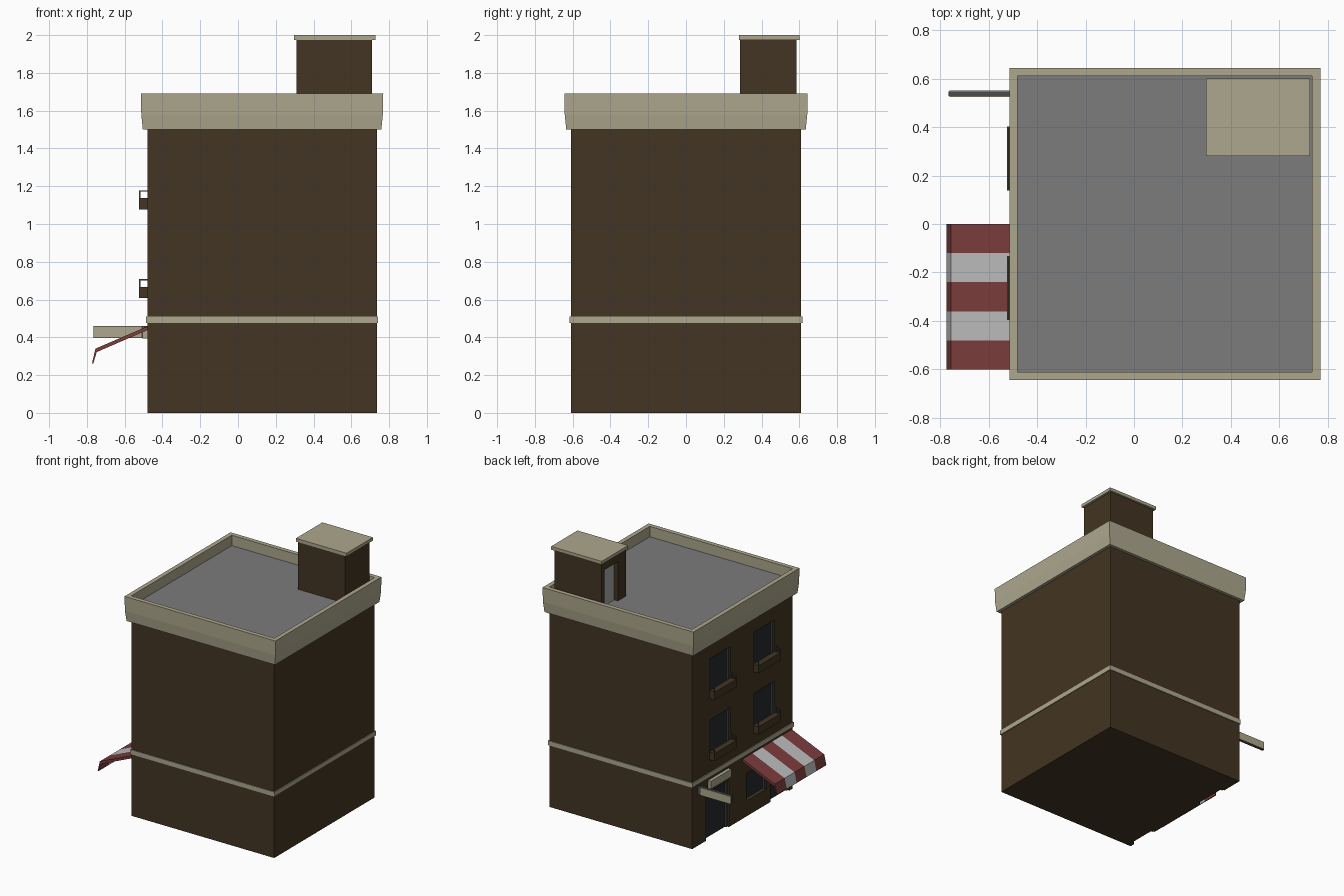
import bpy, bmesh

if "Cube" in bpy.data.objects:
    bpy.data.objects.remove(bpy.data.objects["Cube"])

def mat(name, c):
    m = bpy.data.materials.new(name)
    m.diffuse_color = (*c, 1)
    m.use_nodes = True
    m.node_tree.nodes["Principled BSDF"].inputs["Base Color"].default_value = m.diffuse_color
    return m

BRICK = mat("brown_brick", (0.055, 0.036, 0.016))
STONE = mat("beige_stone", (0.42, 0.39, 0.27))
ROOF = mat("roof_grey", (0.2, 0.2, 0.2))
GLASS = mat("dark_glass", (0.02, 0.022, 0.027))
METAL = mat("dark_metal", (0.07, 0.07, 0.07))
LIGHT = mat("door_grey", (0.4, 0.4, 0.4))
RED = mat("awning_red", (0.2, 0.045, 0.045))
WHITE = mat("awning_white", (0.5, 0.5, 0.5))

def mesh(name, bm, m):
    bmesh.ops.recalc_face_normals(bm, faces=bm.faces)
    me = bpy.data.meshes.new(name)
    bm.to_mesh(me)
    bm.free()
    o = bpy.data.objects.new(name, me)
    bpy.context.collection.objects.link(o)
    if m:
        me.materials.append(m)
    return o

def boxes(name, items, m):
    """One object of several boxes, each (x0, x1, y0, y1, z0, z1)."""
    bm = bmesh.new()
    for x0, x1, y0, y1, z0, z1 in items:
        for v in bmesh.ops.create_cube(bm, size=1)["verts"]:
            v.co.x = x1 if v.co.x > 0 else x0
            v.co.y = y1 if v.co.y > 0 else y0
            v.co.z = z1 if v.co.z > 0 else z0
    return mesh(name, bm, m)

def ring(name, prof, m):
    """Sweep a closed (offset, z) profile around the building."""
    bm = bmesh.new()
    loops = [[bm.verts.new(p) for p in ((X0-d, -Y-d, z), (X1+d, -Y-d, z), (X1+d, Y+d, z), (X0-d, Y+d, z))]
             for d, z in prof]
    for i, a in enumerate(loops):
        b = loops[(i+1) % len(loops)]
        for j in range(4):
            k = (j+1) % 4
            bm.faces.new((a[j], a[k], b[k], b[j]))
    return mesh(name, bm, m)

def cut(o, items):
    c = boxes(o.name + "_cutter", items, None)
    c.hide_render = True
    c.hide_viewport = True
    c.display_type = 'WIRE'
    b = o.modifiers.new("openings", 'BOOLEAN')
    b.operation = 'DIFFERENCE'
    b.object = c
    b.solver = 'EXACT'

X0, X1, Y = -0.48, 0.735, 0.61
DEPTH = 0.03

# Openings on the street side: (y0, y1, z0, z1)
windows = [(y, y + 0.25, z, z + 0.3) for y in (-0.39, 0.145) for z in (0.61, 1.08)]
shop_window = (-0.29, -0.05, 0.12, 0.33)
doors = [(0.165, 0.44, 0, 0.36), (-0.57, -0.34, 0, 0.36)]
openings = windows + [shop_window] + doors

# Walls with recessed openings
walls = boxes("walls", [(X0, X1, -Y, Y, 0, 1.6)], BRICK)
cut(walls, [(X0 - 0.1, X0 + DEPTH, a, b, c if c else -0.1, d) for a, b, c, d in openings])
boxes("glass_panes", [(X0 + DEPTH - 0.004, X0 + DEPTH + 0.004, a, b, c, d) for a, b, c, d in openings], GLASS)

# Thin window and door frames
t = 0.012
frames = []
for a, b, c, d in openings:
    fx = (X0 + 0.012, X0 + DEPTH)
    frames += [(*fx, a, a + t, c, d), (*fx, b - t, b, c, d), (*fx, a + t, b - t, d - t, d)]
boxes("frames", frames, METAL)

# Roof, cornice and stone band
boxes("roof_deck", [(X0, X1, -Y, Y, 1.6, 1.61)], ROOF)
ring("cornice", [(-0.001, 1.5), (0.024, 1.5), (0.032, 1.58), (0.034, 1.69), (0, 1.69), (0, 1.6)], STONE)
ring("stone_band", [(-0.002, 0.475), (0.006, 0.475), (0.006, 0.51), (-0.002, 0.51)], STONE)

# Window planters with rails
planters, rails = [], []
r = 0.007
for a, b, c, d in windows:
    a, b = a - 0.007, b + 0.007
    xf = -0.524
    planters.append((xf, X0 + 0.002, a, b, c - 0.002, c + 0.057))
    rails.append((xf, xf + r, a, b, c + 0.091, c + 0.098))
    for y in (a, b - r):
        rails += [(xf, xf + r, y, y + r, c + 0.057, c + 0.091), (xf + r, X0, y, y + r, c + 0.091, c + 0.098)]
boxes("planters", planters, BRICK)
boxes("planter_rails", rails, METAL)

# Stair house on the roof
house = boxes("stair_house", [(0.31, 0.71, 0.285, 0.585, 1.6, 1.975)], BRICK)
cut(house, [(0.2, 0.345, 0.385, 0.545, 1.55, 1.91)])
boxes("stair_house_door", [(0.341, 0.349, 0.385, 0.545, 1.61, 1.91)], LIGHT)
boxes("stair_house_cap", [(0.297, 0.727, 0.28, 0.6, 1.975, 2.0)], STONE)

# Door plaque and blade sign
boxes("door_plaque", [(-0.505, X0, 0.17, 0.42, 0.395, 0.455)], STONE)
boxes("blade_sign_core", [(-0.765, X0, 0.527, 0.547, 0.396, 0.459)], METAL)
boxes("blade_sign_faces", [(-0.762, -0.51, y, y + 0.003, 0.398, 0.457) for y in (0.524, 0.547)], STONE)

# Striped awning: side profile extruded per stripe
profile = [(X0, 0.458), (-0.755, 0.34), (-0.773, 0.262), (-0.766, 0.262), (-0.748, 0.322), (X0, 0.438)]
for i in range(5):
    bm = bmesh.new()
    y0, y1 = -0.12 * i, -0.12 * (i + 1)
    f = bm.faces.new([bm.verts.new((x, y0, z)) for x, z in profile])
    g = bmesh.ops.extrude_face_region(bm, geom=[f])["geom"]
    for v in g:
        if isinstance(v, bmesh.types.BMVert):
            v.co.y = y1
    if not any(abs(q.calc_center_median().y - y0) < 1e-5 for q in bm.faces):
        bm.faces.new([v for v in f.verts])
    mesh(f"awning_stripe_{i+1}", bm, WHITE if i % 2 else RED)
